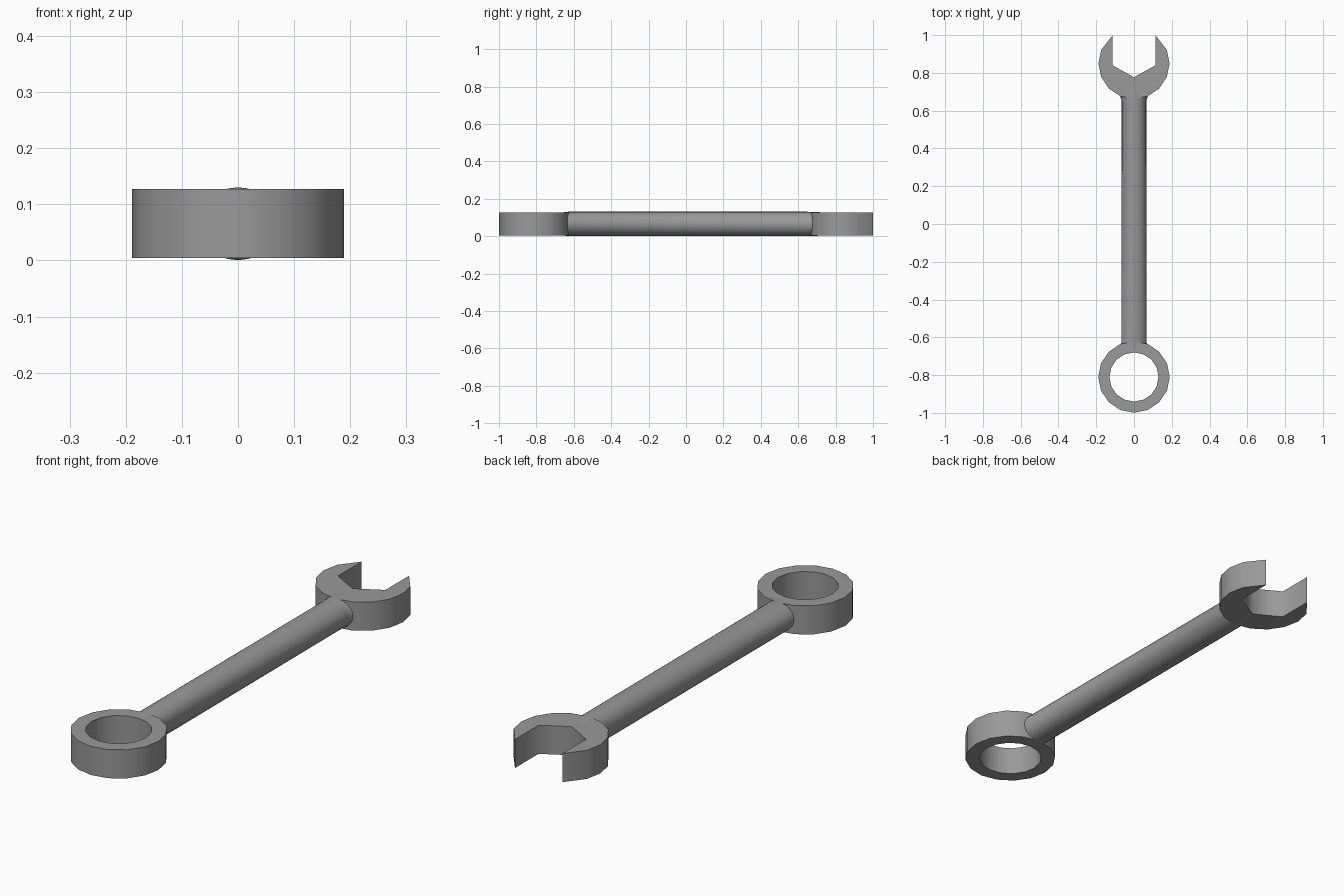
import bpy, bmesh
from math import sin, cos, pi, radians

if "Cube" in bpy.data.objects:
    bpy.data.objects.remove(bpy.data.objects["Cube"])

Z0, Z1 = 0.004, 0.127      # flat heads
MID = 0.0655               # handle axis height

steel = bpy.data.materials.new("dark_steel")
steel.diffuse_color = (0.32, 0.32, 0.32, 1)
steel.use_nodes = True
steel.node_tree.nodes["Principled BSDF"].inputs["Base Color"].default_value = steel.diffuse_color


def circle(r, cy, n=16):
    return [(r * cos(2 * pi * i / n), cy + r * sin(2 * pi * i / n)) for i in range(n)]


def finish(name, bm, angle=35):
    bmesh.ops.recalc_face_normals(bm, faces=bm.faces)
    me = bpy.data.meshes.new(name)
    bm.to_mesh(me)
    bm.free()
    me.materials.append(steel)
    ob = bpy.data.objects.new(name, me)
    bpy.context.collection.objects.link(ob)
    bpy.ops.object.select_all(action='DESELECT')
    ob.select_set(True)
    bpy.context.view_layer.objects.active = ob
    bpy.ops.object.shade_smooth_by_angle(angle=radians(angle))
    return ob


def loft(bm, loops, closed=False):
    n = len(loops[0])
    rings = [[bm.verts.new(p) for p in loop] for loop in loops]
    pairs = list(zip(rings, rings[1:])) + ([(rings[-1], rings[0])] if closed else [])
    for a, b in pairs:
        for i in range(n):
            j = (i + 1) % n
            bm.faces.new((a[i], a[j], b[j], b[i]))
    return rings


# Ring head: square section swept round the hole
bm = bmesh.new()
loft(bm, [[(x, y, z) for x, y in circle(r, -0.81)]
          for r, z in ((0.189, Z0), (0.189, Z1), (0.13, Z1), (0.13, Z0))], closed=True)
finish("ring_head", bm)

# Open jaw: 16-sided disc with a hexagonal notch
CY, R = 0.85, 0.188
right = [(0.113, 1.0)] + [(R * cos(a), CY + R * sin(a))
                          for a in (radians(22.5 * k) for k in range(1, -4, -1))]
left = [(-x, y) for x, y in reversed(right)]
outline = right + [(0, CY - R)] + left + [(-0.113, 0.84), (0, 0.777), (0.113, 0.84)]
bm = bmesh.new()
rings = loft(bm, [[(x, y, z) for x, y in outline] for z in (Z0, Z1)])
caps = [bm.faces.new(r) for r in rings]
bmesh.ops.triangulate(bm, faces=caps)
finish("open_jaw", bm, 65)

# Round handle, flaring into both heads
sections = [(-0.665, 0.085, 0.061), (-0.63, 0.067, 0.065), (0.65, 0.065, 0.065),
            (0.68, 0.074, 0.0645), (0.71, 0.10, 0.063), (0.74, 0.11, 0.060)]
bm = bmesh.new()
loft(bm, [[(w * cos(2 * pi * i / 24), y, MID + h * sin(2 * pi * i / 24))
           for i in range(24)] for y, w, h in sections])
finish("handle", bm)
